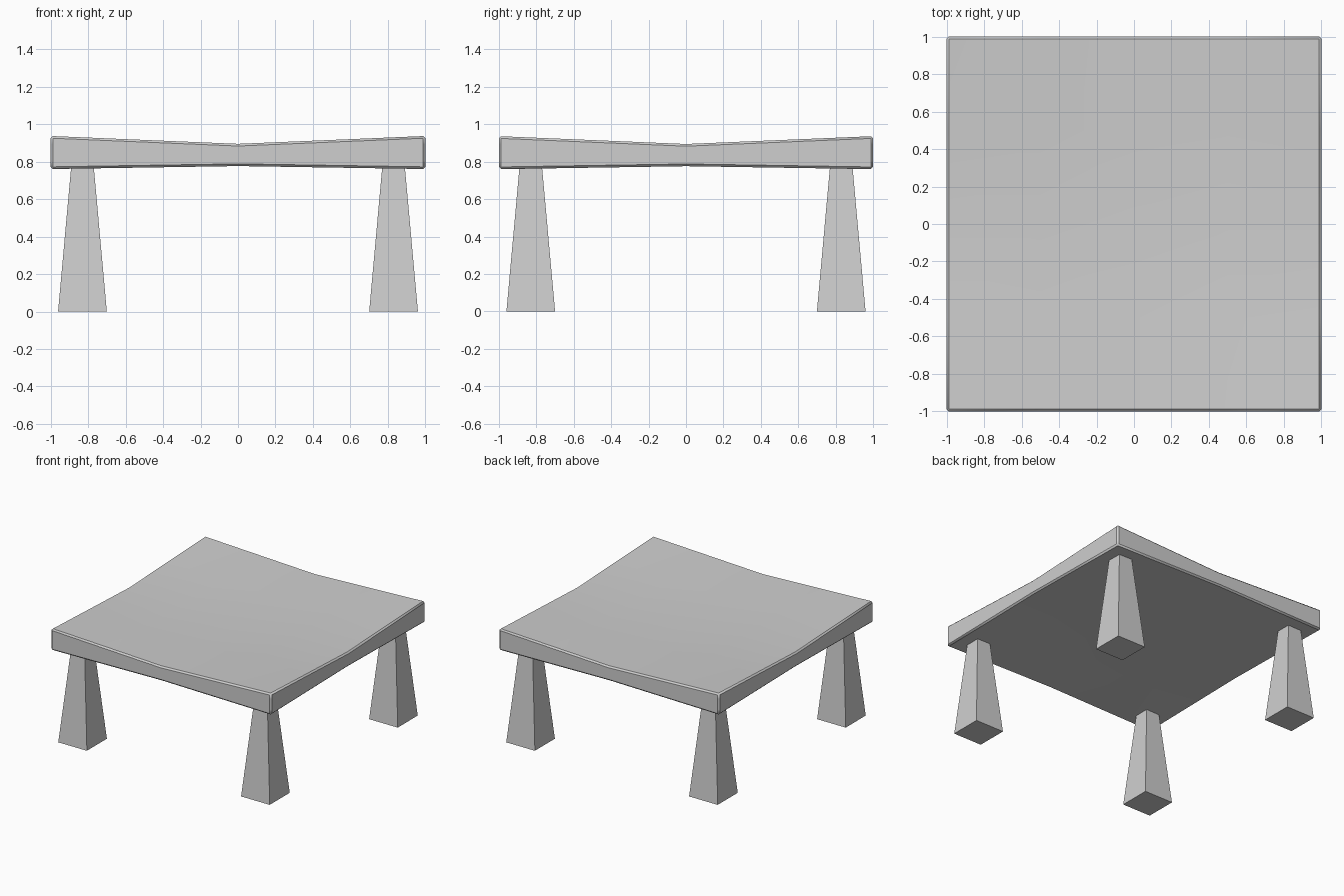
import bpy, bmesh, math

cube = bpy.data.objects.get("Cube")
if cube:
    bpy.data.objects.remove(cube, do_unlink=True)

# Single plain grey
grey = bpy.data.materials.new("light grey")
grey.use_nodes = True
colour = (0.62, 0.62, 0.62, 1)
grey.diffuse_color = colour
grey.node_tree.nodes["Principled BSDF"].inputs["Base Color"].default_value = colour


def add_object(name, bm):
    mesh = bpy.data.meshes.new(name)
    bm.to_mesh(mesh)
    bm.free()
    obj = bpy.data.objects.new(name, mesh)
    bpy.context.collection.objects.link(obj)
    mesh.materials.append(grey)
    return obj


def dished(x, y, corner, edge, centre):
    """Height blended between the centre, edge middles and corners."""
    u, v = abs(x), abs(y)
    return (centre * (1 - u) * (1 - v)
            + edge * (u + v - 2 * u * v) + corner * u * v)


# Seat slab: gridded box with a dished top and a slightly arched underside
bm = bmesh.new()
bmesh.ops.create_cube(bm, size=2)
bmesh.ops.subdivide_edges(bm, edges=bm.edges[:], cuts=3, use_grid_fill=True)
for v in bm.verts:
    x, y, t = v.co.x, v.co.y, (v.co.z + 1) / 2
    top = dished(x, y, 0.937, 0.895, 0.875)
    bottom = dished(x, y, 0.76, 0.776, 0.782)
    v.co.z = bottom + (top - bottom) * t
seat = add_object("seat", bm)
bevel = seat.modifiers.new("edge bevel", "BEVEL")
bevel.width = 0.012
bevel.segments = 1
bevel.limit_method = 'ANGLE'
bevel.angle_limit = math.radians(40)

bpy.ops.object.select_all(action='DESELECT')
seat.select_set(True)
bpy.context.view_layer.objects.active = seat
bpy.ops.object.shade_smooth_by_angle(angle=math.radians(30))

# Four tapered square legs
LEG_TOP = 0.775
for side, sx in (("right", -1), ("left", 1)):
    for end, sy in (("front", -1), ("back", 1)):
        bm = bmesh.new()
        bmesh.ops.create_cube(bm, size=2)
        for v in bm.verts:
            upper = v.co.z > 0
            half = 0.06 if upper else 0.13
            v.co = (sx * 0.83 + v.co.x * half,
                    sy * 0.83 + v.co.y * half,
                    LEG_TOP if upper else 0)
        add_object(f"{end}_{side}_leg", bm)
